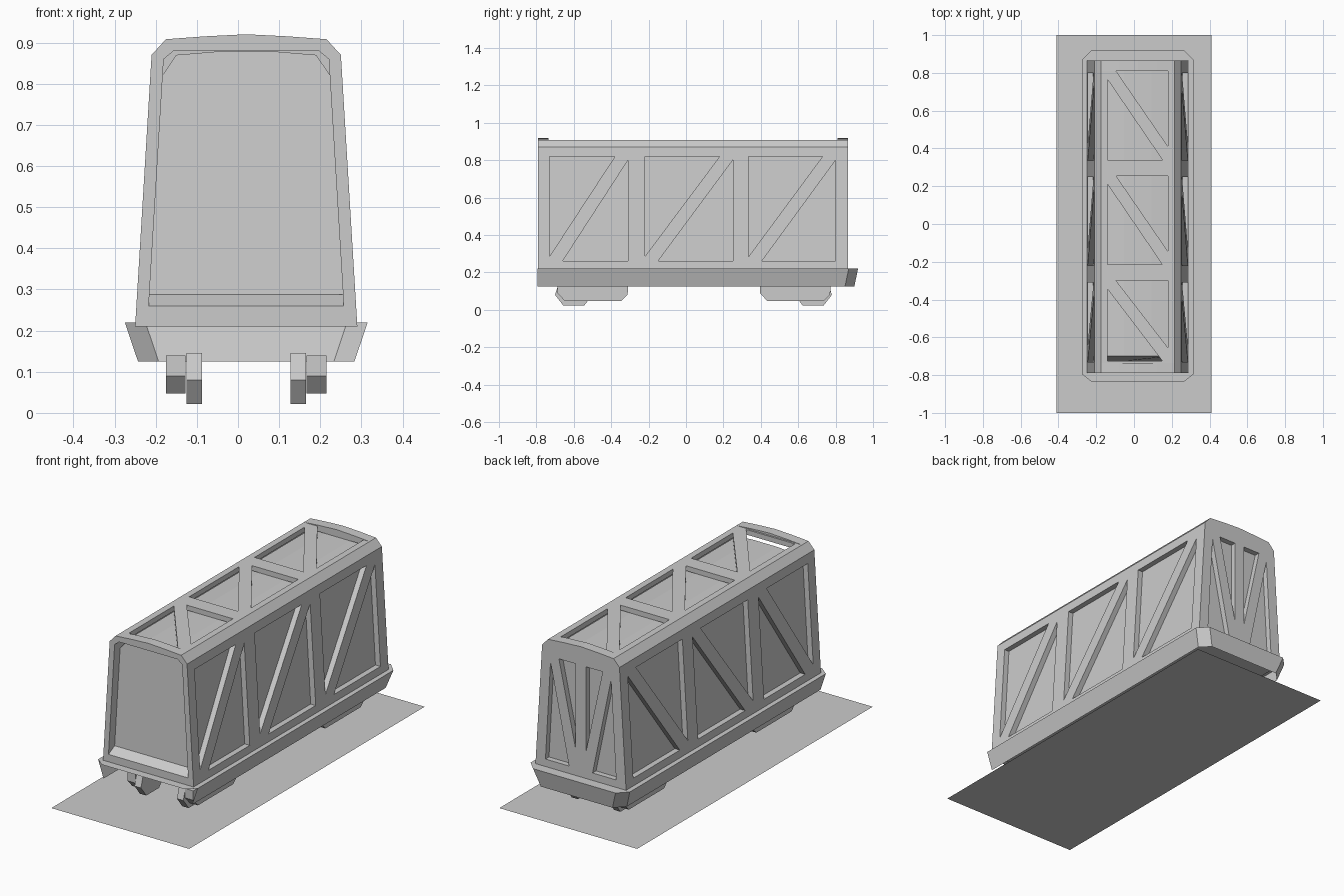
import bpy, bmesh
from mathutils import Vector

if "Cube" in bpy.data.objects:
    bpy.data.objects.remove(bpy.data.objects["Cube"])

CX = 0.02                      # body centre line
YF, YB = -0.79, 0.865          # body front and back


def finish(name, bm):
    bmesh.ops.recalc_face_normals(bm, faces=bm.faces)
    me = bpy.data.meshes.new(name)
    bm.to_mesh(me)
    bm.free()
    ob = bpy.data.objects.new(name, me)
    bpy.context.collection.objects.link(ob)
    return ob


def plate(name, outline, holes, to3d, inward):
    """Flat outline with holes, mapped into space and thickened."""
    bm = bmesh.new()
    edges = []
    for loop in [outline] + holes:
        vs = [bm.verts.new((u, v, 0)) for u, v in loop]
        edges += [bm.edges.new((vs[i], vs[i - 1])) for i in range(len(vs))]
    bmesh.ops.triangle_fill(bm, edges=edges, use_beauty=True, normal=(0, 0, 1))
    for v in bm.verts:
        v.co = Vector(to3d(v.co.x, v.co.y))
    ext = bmesh.ops.extrude_face_region(bm, geom=bm.faces[:], use_keep_orig=True)
    moved = [g for g in ext["geom"] if isinstance(g, bmesh.types.BMVert)]
    bmesh.ops.translate(bm, verts=moved, vec=inward)
    return finish(name, bm)


def prism(name, profile, a, b, to3d):
    """Closed profile swept straight from a to b."""
    bm = bmesh.new()
    ends = [[bm.verts.new(to3d(p, q, t)) for p, q in profile] for t in (a, b)]
    bm.faces.new(ends[0])
    bm.faces.new(ends[1])
    n = len(profile)
    for i in range(n):
        j = (i + 1) % n
        bm.faces.new((ends[0][i], ends[0][j], ends[1][j], ends[1][i]))
    return finish(name, bm)


def along_y(p, q, t):
    return (CX + p, t, q)


def along_x(p, q, t):
    return (CX + t, p, q)


def half(z):
    """Half width of the tapering body at height z."""
    return 0.27 - 0.04 * (z - 0.21) / 0.66


# ground plate
bm = bmesh.new()
bm.faces.new([bm.verts.new(p) for p in
              ((-0.41, -1, 0), (0.41, -1, 0), (0.41, 1, 0), (-0.41, 1, 0))])
finish("base_plate", bm)

# side walls with three braced openings each
side_holes = []
for y0, y1 in ((-0.73, -0.31), (-0.22, 0.25), (0.335, 0.80)):
    side_holes.append([(y0, 0.82), (y1 - 0.07, 0.82), (y0, 0.285)])
    side_holes.append([(y1, 0.80), (y1, 0.26), (y0 + 0.07, 0.26)])
for s, label in ((-1, "left"), (1, "right")):
    plate(label + "_side_frame",
          [(YF, 0.21), (YB, 0.21), (YB, 0.87), (YF, 0.87)], side_holes,
          lambda y, z: (CX + s * half(z), y, z), (-s * 0.03, 0, 0))
    # slanted roof edge
    prism(label + "_roof_edge",
          [(s * 0.23, 0.87), (s * 0.195, 0.908), (s * 0.17, 0.885), (s * 0.2, 0.86)],
          YF, YB, along_y)

# roof frame with three braced openings
roof_holes = []
for y0, y1 in ((-0.725, -0.30), (-0.215, 0.255), (0.34, 0.81)):
    roof_holes.append([(-0.115, y1), (0.16, y1), (0.16, y0 + 0.07)])
    roof_holes.append([(-0.16, y1 - 0.045), (-0.16, y0), (0.13, y0)])
plate("roof_frame", [(-0.195, YF), (0.195, YF), (0.195, YB), (-0.195, YB)],
      roof_holes, lambda x, y: (CX + x, y, 0.908), (0, 0, -0.027))

# shallow arches at both roof ends
arch = [(-0.195, 0.908), (-0.16, 0.881), (0.16, 0.881), (0.195, 0.908),
        (0.1, 0.915), (0, 0.92), (-0.1, 0.915)]
prism("front_roof_arch", arch, YF, -0.735, along_y)
prism("back_roof_arch", arch, 0.81, YB, along_y)

# back wall with a central post and V braces
back_holes = []
for s in (-1, 1):
    back_holes.append([(s * 0.03, 0.82), (s * 0.13, 0.82), (s * 0.03, 0.36)])
    back_holes.append([(s * 0.18, 0.79), (s * 0.21, 0.26), (s * 0.07, 0.26)])
plate("back_frame",
      [(-0.27, 0.21), (0.27, 0.21), (0.23, 0.87), (0.195, 0.908), (0, 0.92),
       (-0.195, 0.908), (-0.23, 0.87)],
      back_holes, lambda x, z: (CX + x, YB, z), (0, -0.03, 0))

# inner body behind the frames, its front sloping back at the top
core = prism("inner_body",
             [(-0.24, 0.21), (0.24, 0.21), (0.204, 0.82), (0.17, 0.87), (0.073, 0.878),
              (-0.073, 0.878), (-0.17, 0.87), (-0.204, 0.82)], -0.74, 0.835, along_y)
for v in core.data.vertices:
    if v.co.y < 0 and v.co.z > 0.83:
        v.co.y = -0.70

# front sill
prism("front_sill", [(YF, 0.21), (YF, 0.26), (-0.74, 0.288), (-0.74, 0.21)],
      -0.265, 0.265, along_x)

# flared skirt, open at the front and below


def skirt_ring(h, y0, y1, z):
    return [(CX + x, y, z) for x, y in
            ((h - 0.05, y0), (h, y0 + 0.04), (h, y1 - 0.05), (h - 0.05, y1),
             (0.05 - h, y1), (-h, y1 - 0.05), (-h, y0 + 0.04), (0.05 - h, y0))]


bm = bmesh.new()
top = [bm.verts.new(p) for p in skirt_ring(0.295, -0.835, 0.92, 0.22)]
low = [bm.verts.new(p) for p in skirt_ring(0.263, -0.835, 0.90, 0.125)[1:7]]
bm.faces.new(top)
for i in range(5):
    bm.faces.new((top[i + 1], top[i + 2], low[i + 1], low[i]))
finish("skirt", bm)

# wheels and their side blocks
for s, side in ((-1, "left"), (1, "right")):
    for c, m, end in ((-0.6, -0.4975, "front"), (0.68, 0.585, "back")):
        prism(f"{end}_{side}_wheel",
              [(c - 0.08, 0.145), (c - 0.1, 0.08), (c - 0.055, 0.022),
               (c + 0.055, 0.022), (c + 0.1, 0.08), (c + 0.08, 0.145)],
              s * 0.107, s * 0.145, along_x)
        prism(f"{end}_{side}_wheel_block",
              [(m - 0.19, 0.14), (m - 0.19, 0.09), (m - 0.15, 0.047),
               (m + 0.15, 0.047), (m + 0.185, 0.08), (m + 0.19, 0.14)],
              s * 0.147, s * 0.195, along_x)
